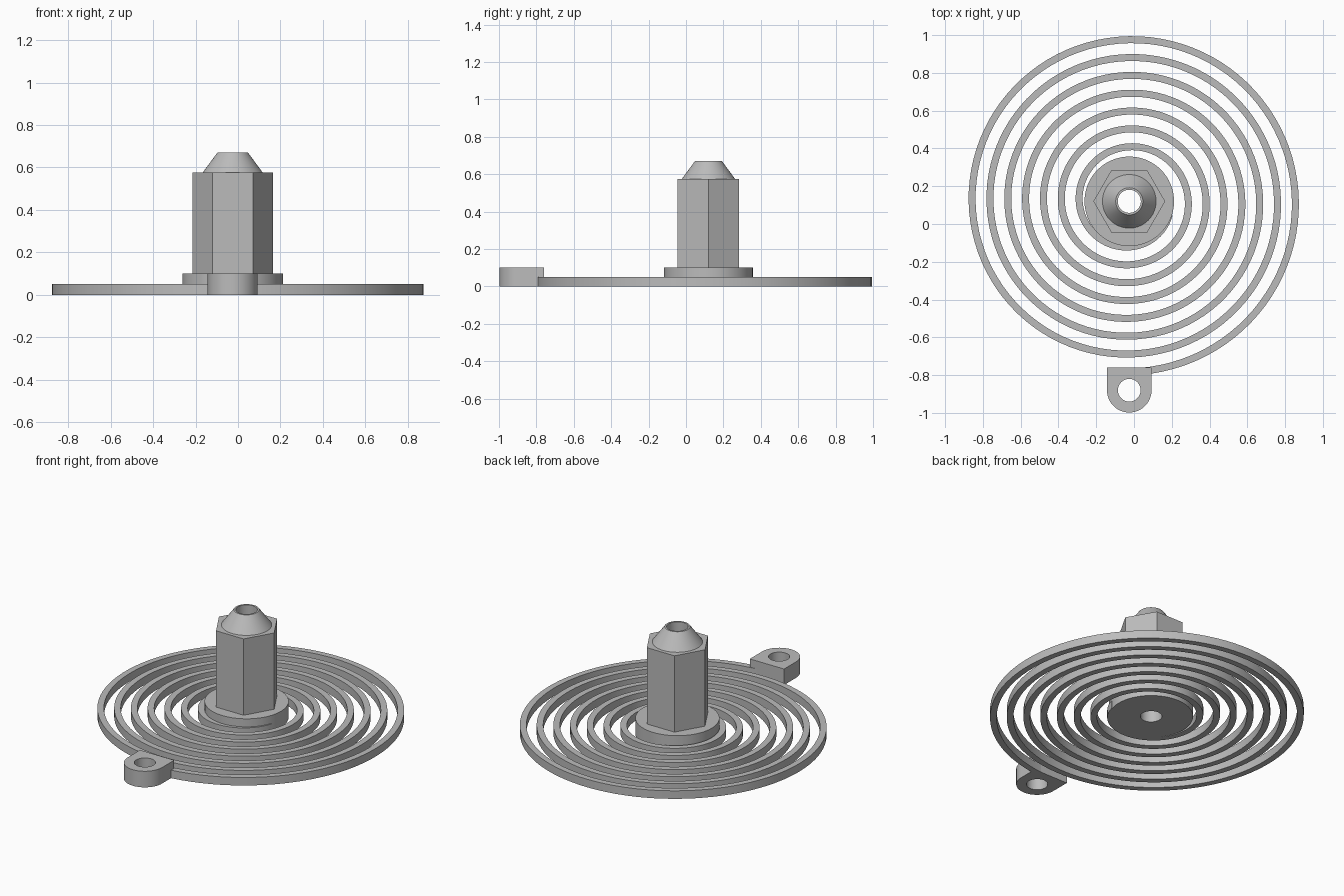
import bpy
import bmesh
from math import sin, cos, pi, radians

cube = bpy.data.objects.get("Cube")
if cube:
    bpy.data.objects.remove(cube, do_unlink=True)

grey = bpy.data.materials.new("plain grey")
grey.use_nodes = True
grey.diffuse_color = (0.5, 0.5, 0.5, 1)
grey.node_tree.nodes["Principled BSDF"].inputs["Base Color"].default_value = (0.5, 0.5, 0.5, 1)

CX, CY = -0.025, 0.12      # axis of the post and spiral
TAB_Y = -0.88              # centre of the tab hole
BORE = 0.061


def finish(name, bm):
    bmesh.ops.recalc_face_normals(bm, faces=bm.faces)
    mesh = bpy.data.meshes.new(name)
    bm.to_mesh(mesh)
    bm.free()
    mesh.materials.append(grey)
    obj = bpy.data.objects.new(name, mesh)
    bpy.context.collection.objects.link(obj)
    bpy.ops.object.select_all(action='DESELECT')
    obj.select_set(True)
    bpy.context.view_layer.objects.active = obj
    bpy.ops.object.shade_smooth_by_angle(angle=radians(30))
    return obj


def arc(cx, cy, r, n, start=0.0, sweep=2 * pi):
    return [(cx + r * cos(start + sweep * i / n), cy + r * sin(start + sweep * i / n))
            for i in range(n)]


def plate(name, loops, z0, z1):
    """Solid slab from an outer outline and hole outlines."""
    bm = bmesh.new()
    edges = []
    for pts in loops:
        vs = [bm.verts.new((x, y, z0)) for x, y in pts]
        edges += [bm.edges.new((a, b)) for a, b in zip(vs, vs[1:] + vs[:1])]
    bmesh.ops.triangle_fill(bm, edges=edges, use_beauty=True, normal=(0, 0, 1))
    out = bmesh.ops.extrude_face_region(bm, geom=bm.faces[:])
    top = [v for v in out["geom"] if isinstance(v, bmesh.types.BMVert)]
    bmesh.ops.translate(bm, verts=top, vec=(0, 0, z1 - z0))
    return finish(name, bm)


def lathe(name, profile, n=64):
    """Ring turned from a closed radius/height profile."""
    bm = bmesh.new()
    rings = [[bm.verts.new((x, y, z)) for x, y in arc(CX, CY, r, n)] for r, z in profile]
    for a, b in zip(rings, rings[1:] + rings[:1]):
        for i in range(n):
            j = (i + 1) % n
            bm.faces.new((a[i], a[j], b[j], b[i]))
    return finish(name, bm)


# Post: round flange, hexagonal body, conical tip, all bored through
lathe("flange", [(BORE, 0), (0.237, 0), (0.237, 0.1), (BORE, 0.1)])
plate("hex_body", [arc(CX, CY, 0.19, 6), arc(CX, CY, BORE, 64)], 0.1, 0.575)
lathe("cone_tip", [(BORE, 0.575), (0.142, 0.575), (0.072, 0.67), (BORE, 0.67)])

# Flat spiral arm, winding outwards clockwise from the flange to the tab
STEPS, START, TURNS = 96, -0.2, 7
bm = bmesh.new()
sections = []
count = int((TURNS - START) * STEPS)
for i in range(count + 1):
    t = START + (TURNS - START) * i / count
    ang = -pi / 2 - 2 * pi * t
    outer = 0.26 + 0.0945 * t
    sections.append([bm.verts.new((CX + r * cos(ang), CY + r * sin(ang), z))
                     for r, z in ((outer - 0.037, 0), (outer, 0),
                                  (outer, 0.05), (outer - 0.037, 0.05))])
for a, b in zip(sections, sections[1:]):
    for k in range(4):
        m = (k + 1) % 4
        bm.faces.new((a[k], a[m], b[m], b[k]))
bm.faces.new(sections[0])
bm.faces.new(sections[-1])
finish("spiral_arm", bm)

# Mounting tab with a rounded end and a hole
R = 0.118
outline = arc(CX, TAB_Y, R, 32, pi, pi)
outline += [(CX + R, TAB_Y), (CX + R, -0.76), (CX - R, -0.76)]
plate("mounting_tab", [outline, arc(CX, TAB_Y, 0.06, 48)], 0, 0.1)
